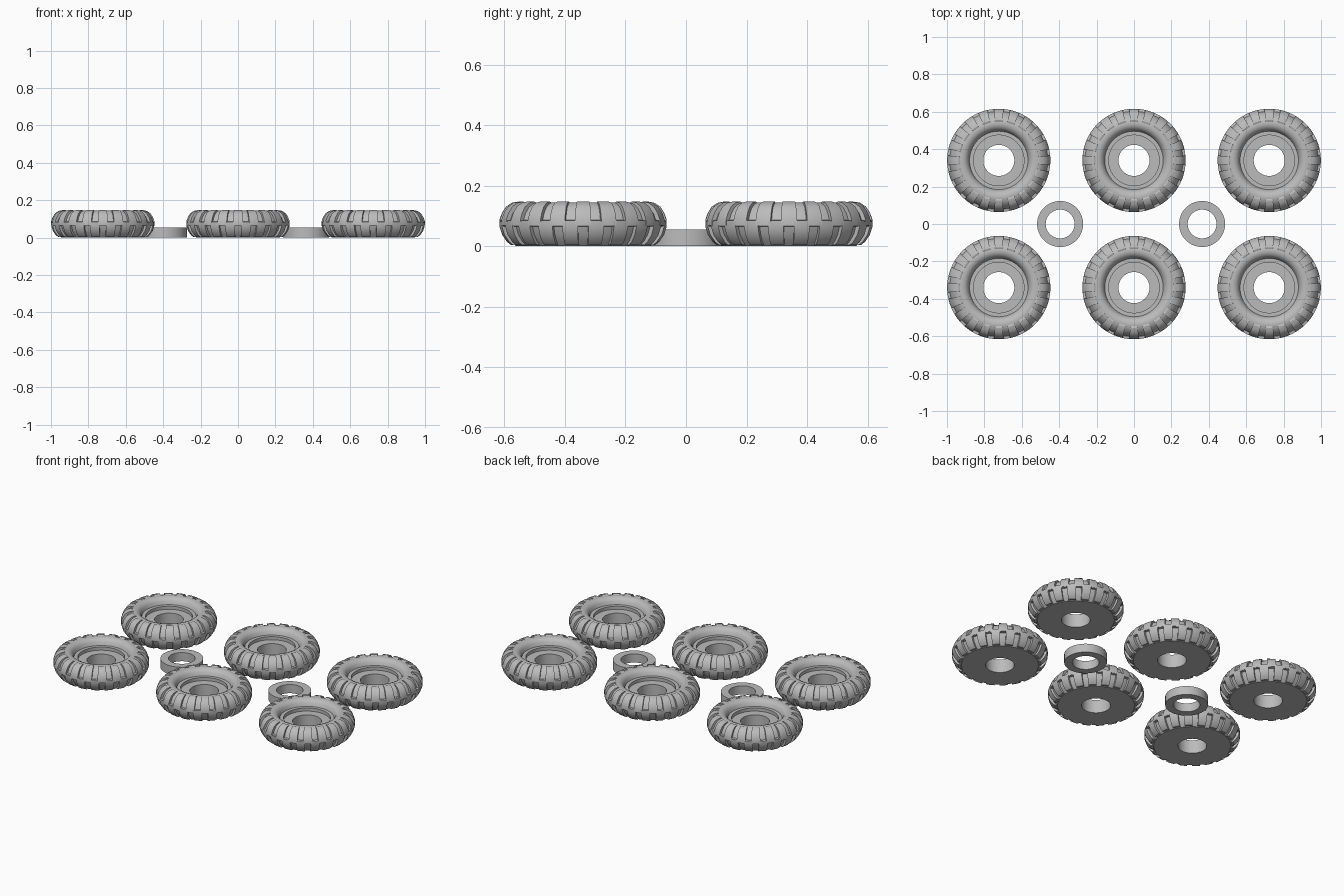
import bpy, bmesh
from math import cos, sin, pi, radians

cube = bpy.data.objects.get("Cube")
if cube:
    bpy.data.objects.remove(cube, do_unlink=True)

# One plain grey for everything
grey = bpy.data.materials.new("light_grey")
grey.use_nodes = True
colour = (0.5, 0.5, 0.5, 1)
grey.diffuse_color = colour
grey.node_tree.nodes["Principled BSDF"].inputs["Base Color"].default_value = colour

LUGS = 20
PITCH = 2 * pi / LUGS
SEGMENTS = 80


def sweep(bm, profile, start, end, steps, closed):
    """Turn a closed (radius, height) profile about z; cap it if it is partial."""
    rings = []
    for i in range(steps if closed else steps + 1):
        a = start + (end - start) * i / steps
        rings.append([bm.verts.new((r * cos(a), r * sin(a), z)) for r, z in profile])
    n = len(profile)
    for i in range(steps):
        near, far = rings[i], rings[(i + 1) % len(rings)]
        for j in range(n):
            k = (j + 1) % n
            bm.faces.new((near[j], far[j], far[k], near[k]))
    if not closed:
        bm.faces.new(rings[0])
        bm.faces.new(rings[-1][::-1])


def finish(bm, name):
    bmesh.ops.recalc_face_normals(bm, faces=bm.faces)
    mesh = bpy.data.meshes.new(name)
    bm.to_mesh(mesh)
    bm.free()
    mesh.materials.append(grey)
    return mesh


def place(mesh, name, x, y):
    ob = bpy.data.objects.new(name, mesh)
    ob.location = (x, y, 0)
    bpy.context.collection.objects.link(ob)
    return ob


# Wheel body: flat base, rounded tyre wall, dished rim and axle hole
body = [(0.083, 0), (0.222, 0), (0.240, 0.018), (0.254, 0.04), (0.262, 0.064),
        (0.274, 0.066), (0.274, 0.084), (0.262, 0.086), (0.254, 0.107),
        (0.240, 0.127), (0.222, 0.139), (0.205, 0.144), (0.190, 0.144),
        (0.175, 0.138), (0.163, 0.125), (0.156, 0.105), (0.135, 0.105),
        (0.135, 0.085), (0.083, 0.085)]

# Tread lug: raised outer curve from the middle to the shoulder, closed inside
upper_lug = [(0.276, 0.068), (0.276, 0.088), (0.268, 0.11), (0.255, 0.130),
             (0.236, 0.143), (0.215, 0.147), (0.205, 0.143), (0.22, 0.13),
             (0.245, 0.105), (0.255, 0.068)]
lower_lug = [(0.276, 0.082), (0.276, 0.062), (0.268, 0.037), (0.252, 0.014),
             (0.238, 0.003), (0.220, 0.003), (0.23, 0.02), (0.245, 0.045),
             (0.255, 0.082)]

bm = bmesh.new()
sweep(bm, body, 0, 2 * pi, SEGMENTS, True)
half = PITCH * 0.3
for i in range(LUGS):
    for lug, shift in ((upper_lug, 0), (lower_lug, 0.5)):
        mid = -pi / 2 + (i + shift) * PITCH
        sweep(bm, lug, mid - half, mid + half, 4, False)
wheel = finish(bm, "wheel")

# Plain spacer ring
bm = bmesh.new()
sweep(bm, [(0.077, 0), (0.123, 0), (0.123, 0.055), (0.077, 0.055)],
      0, 2 * pi, 64, True)
ring = finish(bm, "spacer_ring")

parts = []
for row, y in (("front", -0.34), ("back", 0.34)):
    for side, x in (("right", -0.723), ("middle", 0), ("left", 0.723)):
        parts.append(place(wheel, f"{row}_{side}_wheel", x, y))
for side, x in (("right", -0.395), ("left", 0.364)):
    parts.append(place(ring, f"{side}_spacer_ring", x, 0))

# Smooth curves with crisp tread and rim edges
for ob in bpy.context.selected_objects:
    ob.select_set(False)
for ob in (parts[0], parts[-1]):
    ob.select_set(True)
bpy.context.view_layer.objects.active = parts[0]
bpy.ops.object.shade_smooth_by_angle(angle=radians(32))
